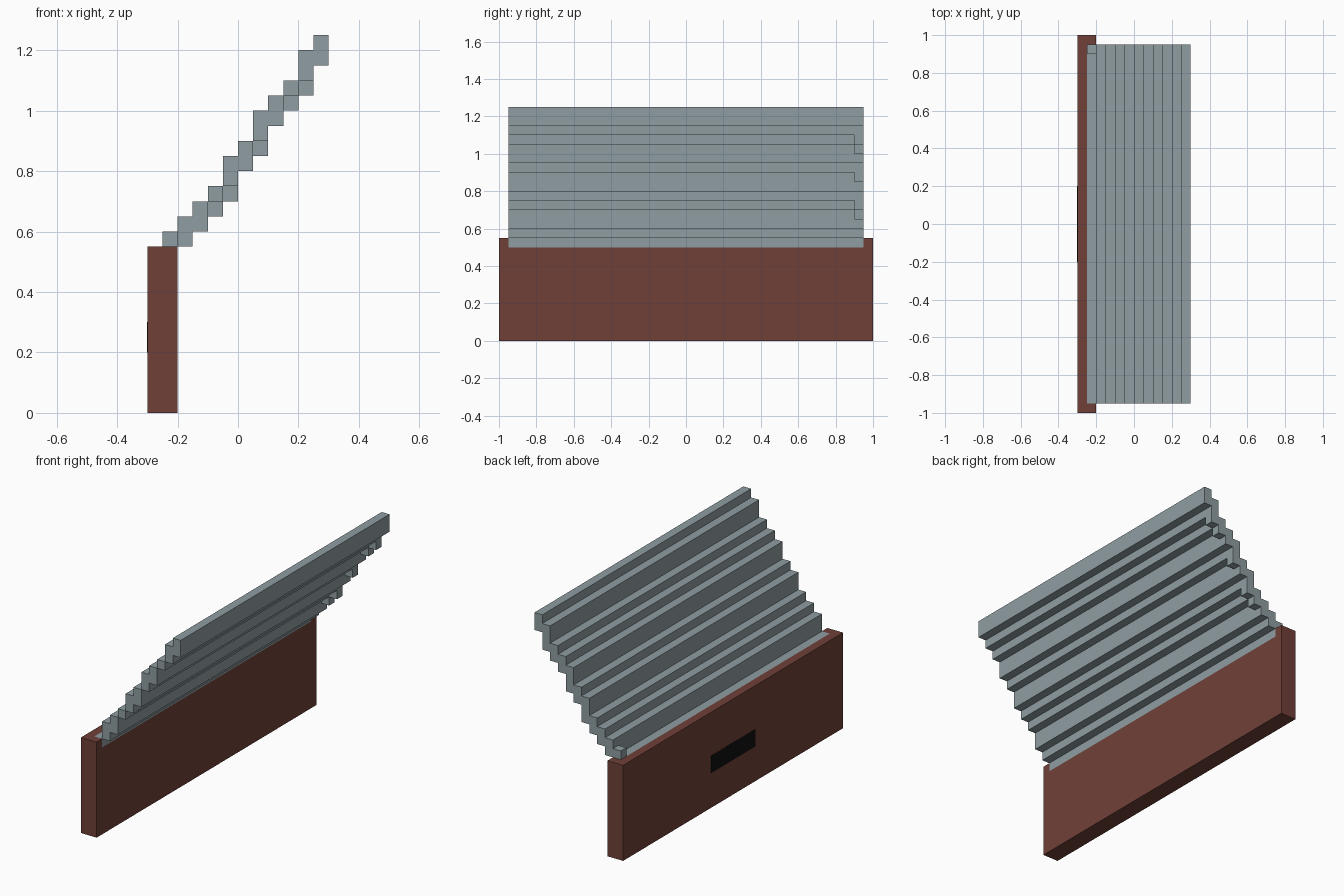
import bpy

if "Cube" in bpy.data.objects:
    bpy.data.objects.remove(bpy.data.objects["Cube"])

U = 0.05  # step size of the blocky style


def material(name, rgb):
    m = bpy.data.materials.new(name)
    m.diffuse_color = (*rgb, 1)
    m.use_nodes = True
    m.node_tree.nodes["Principled BSDF"].inputs["Base Color"].default_value = m.diffuse_color
    return m


def box(name, x, y, z, mat=None):
    """Box from (min, max) pairs on each axis."""
    corners = [(a, b, c) for a in x for b in y for c in z]
    faces = [(0, 1, 3, 2), (4, 6, 7, 5), (0, 4, 5, 1),
             (2, 3, 7, 6), (0, 2, 6, 4), (1, 5, 7, 3)]
    mesh = bpy.data.meshes.new(name)
    mesh.from_pydata(corners, [], faces)
    obj = bpy.data.objects.new(name, mesh)
    bpy.context.collection.objects.link(obj)
    if mat:
        mesh.materials.append(mat)
    return obj


brown = material("red_brown", (0.16, 0.051, 0.04))
steel = material("blue_grey", (0.275, 0.34, 0.36))
black = material("black", (0.005, 0.005, 0.005))

# Base wall with a slot along its top right edge for the lowest slat
base = box("base", (-0.3, -0.2), (-1, 1), (0, 0.55), brown)
cutter = box("slot_cutter", (-0.25, -0.1), (-0.95, 0.95), (0.5, 0.7))
cutter.hide_render = True
cut = base.modifiers.new("slot", 'BOOLEAN')
cut.operation = 'DIFFERENCE'
cut.solver = 'EXACT'
cut.object = cutter
bpy.context.view_layer.objects.active = base
bpy.ops.object.modifier_apply(modifier=cut.name)
bpy.data.objects.remove(cutter)

# Dark plate on the outer face of the base
box("dark_plate", (-0.301, -0.28), (-0.2, 0.2), (0.2, 0.3), black)

# Sloping panel: one long slat per step, as (bottom, top)
slats = [(0.5, 0.55), (0.55, 0.65), (0.6, 0.7), (0.7, 0.75), (0.75, 0.85),
         (0.8, 0.9), (0.9, 1.0), (0.95, 1.05), (1.05, 1.1), (1.1, 1.2),
         (1.15, 1.25)]
for i, z in enumerate(slats):
    x = -0.25 + i * U
    box(f"slat_{i}", (x, x + U), (-0.95, 0.95), z, steel)

# Small filler blocks at the back end: slat index -> bottom height
for i, z in {0: 0.55, 3: 0.65, 4: 0.7, 6: 0.85, 8: 1.0, 9: 1.05}.items():
    x = -0.25 + i * U
    box(f"end_filler_{i}", (x, x + U), (0.9, 0.95), (z, z + U), steel)
